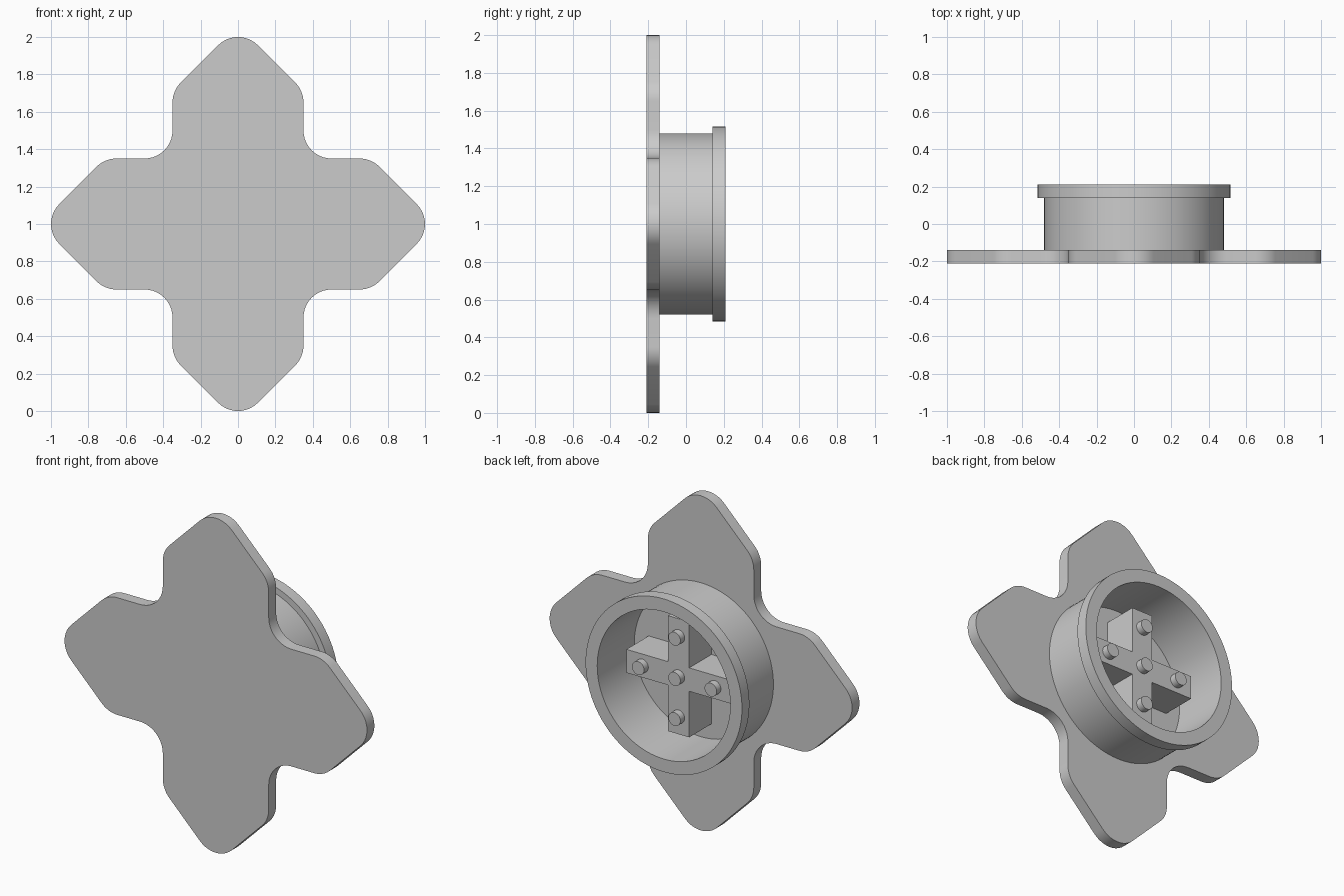
import bpy, bmesh, math
from mathutils import Vector, Matrix

cube = bpy.data.objects.get("Cube")
if cube:
    bpy.data.objects.remove(cube, do_unlink=True)

GREY = (0.6, 0.6, 0.6, 1.0)
mat = bpy.data.materials.new("plain grey")
mat.use_nodes = True
mat.diffuse_color = GREY
mat.node_tree.nodes["Principled BSDF"].inputs["Base Color"].default_value = GREY

CENTRE_Z = 1.0
FRONT, PLATE_BACK, RIM_FRONT, BACK = -0.21, -0.14, 0.14, 0.21


def finish(name, bm):
    """Turn a bmesh into a smooth-shaded object with sharp edges kept."""
    bmesh.ops.recalc_face_normals(bm, faces=bm.faces)
    mesh = bpy.data.meshes.new(name)
    bm.to_mesh(mesh)
    bm.free()
    mesh.materials.append(mat)
    obj = bpy.data.objects.new(name, mesh)
    bpy.context.collection.objects.link(obj)
    bpy.ops.object.select_all(action="DESELECT")
    obj.select_set(True)
    bpy.context.view_layer.objects.active = obj
    bpy.ops.object.shade_smooth_by_angle(angle=math.radians(30))
    return obj


def four_fold(points):
    """Repeat an outline section at each quarter turn."""
    return [Matrix.Rotation(k * math.pi / 2, 2) @ Vector(p)
            for k in range(4) for p in points]


def rounded(corners, radius, steps=10):
    """Replace every corner of a closed outline with a tangent arc."""
    out = []
    for i, c in enumerate(corners):
        a = (corners[i - 1] - c).normalized()
        b = (corners[(i + 1) % len(corners)] - c).normalized()
        half = a.angle(b) / 2
        centre = c + (a + b).normalized() * radius / math.sin(half)
        start = c + a * radius / math.tan(half) - centre
        end = c + b * radius / math.tan(half) - centre
        sweep = start.angle_signed(end)
        for s in range(steps + 1):
            turn = Matrix.Rotation(-sweep * s / steps, 2)
            out.append(centre + turn @ start)
    return out


def slab(name, outline, y0, y1):
    """Extrude an x-z outline from y0 to y1."""
    bm = bmesh.new()
    face = bm.faces.new([bm.verts.new((p.x, y0, p.y + CENTRE_Z)) for p in outline])
    ext = bmesh.ops.extrude_face_region(bm, geom=[face], use_keep_orig=True)
    verts = [g for g in ext["geom"] if isinstance(g, bmesh.types.BMVert)]
    bmesh.ops.translate(bm, verts=verts, vec=(0, y1 - y0, 0))
    return finish(name, bm)


def lathe(name, profile, steps=96):
    """Revolve a closed (radius, y) profile about the front-back axis."""
    bm = bmesh.new()
    verts = [bm.verts.new((r, y, CENTRE_Z)) for r, y in profile]
    edges = [bm.edges.new((verts[i - 1], verts[i])) for i in range(len(verts))]
    bmesh.ops.spin(bm, geom=verts + edges, cent=(0, 0, CENTRE_Z), axis=(0, 1, 0),
                   angle=2 * math.pi, steps=steps, use_merge=True)
    bmesh.ops.remove_doubles(bm, verts=bm.verts, dist=0.0001)
    return finish(name, bm)


# Four-pointed front plate with rounded corners
ARM, TIP = 0.35, 1.062
plate = four_fold([(ARM, ARM), (ARM, TIP - ARM), (0, TIP), (-ARM, TIP - ARM)])
slab("front_plate", rounded(plate, 0.15), FRONT, PLATE_BACK)

# Hollow round collar with an outward lip at the back
INNER, WALL, LIP = 0.44, 0.48, 0.517
lathe("collar", [(INNER, PLATE_BACK), (WALL, PLATE_BACK), (WALL, RIM_FRONT),
                 (LIP, RIM_FRONT), (LIP, BACK), (INNER, BACK)])

# Cross-shaped block inside the collar
W, L, CROSS_BACK = 0.07, 0.345, 0.07
slab("inner_cross", four_fold([(W, W), (W, L), (-W, L)]), PLATE_BACK, CROSS_BACK)

# Five short pins on the cross
PIN_R, PIN_LEN, SPACING = 0.04, 0.04, 0.24
for name, dx, dz in (("centre", 0, 0), ("left", 1, 0), ("right", -1, 0),
                     ("top", 0, 1), ("bottom", 0, -1)):
    bm = bmesh.new()
    place = (Matrix.Translation((dx * SPACING, CROSS_BACK + PIN_LEN / 2,
                                 CENTRE_Z + dz * SPACING))
             @ Matrix.Rotation(math.pi / 2, 4, "X"))
    bmesh.ops.create_cone(bm, cap_ends=True, segments=32, radius1=PIN_R,
                          radius2=PIN_R, depth=PIN_LEN, matrix=place)
    finish(name + "_pin", bm)
